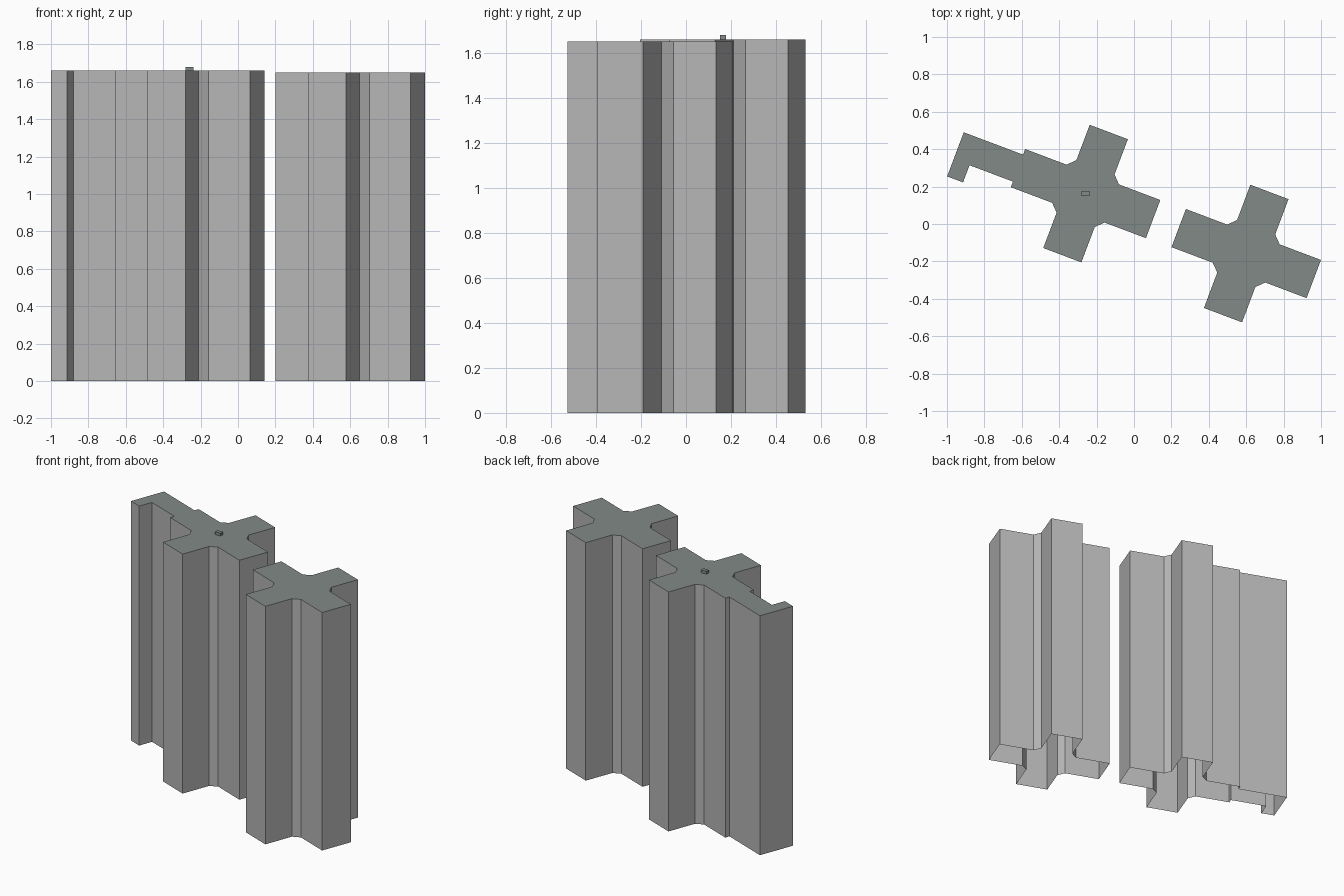
import bpy
import bmesh
from math import radians
from mathutils import Matrix, Vector

cube = bpy.data.objects.get("Cube")
if cube:
    bpy.data.objects.remove(cube)


def make_material(name, color):
    mat = bpy.data.materials.new(name)
    mat.use_nodes = True
    mat.diffuse_color = color
    mat.node_tree.nodes["Principled BSDF"].inputs["Base Color"].default_value = color
    return mat


wall_mat = make_material("pale grey wall", (0.47, 0.47, 0.47, 1))
roof_mat = make_material("green grey roof", (0.22, 0.255, 0.24, 1))
TURN = Matrix.Rotation(radians(-20.66), 3, "Z")

# Cross plan: half lengths of the arms, half arm width, chamfered inner corner
LONG, SHORT, ARM, NOTCH = 0.386, 0.352, 0.109, 0.15


def cross_outline(left_extra=()):
    """Counter-clockwise cross; left_extra is spliced into the end of the left arm."""
    quarter = [(LONG, ARM), (NOTCH, ARM), (ARM, NOTCH), (ARM, SHORT)]
    points = []
    for sx, sy in ((1, 1), (-1, 1), (-1, -1), (1, -1)):
        part = quarter if sx == sy else quarter[::-1]
        points += [(sx * x, sy * y) for x, y in part]
        if (sx, sy) == (-1, 1):
            points += left_extra
    return points


def extrude_plan(name, outline, centre, bottom, top, wall, roof, turn=TURN):
    """Raise walls from an outline and close them with a flat roof; the base stays open."""
    bm = bmesh.new()
    ring = [turn @ Vector((x, y, 0)) + Vector(centre) for x, y in outline]
    low = [bm.verts.new((p.x, p.y, bottom)) for p in ring]
    high = [bm.verts.new((p.x, p.y, top)) for p in ring]
    count = len(ring)
    for i in range(count):
        j = (i + 1) % count
        bm.faces.new((low[i], low[j], high[j], high[i]))
    bm.faces.new(high).material_index = 1
    mesh = bpy.data.meshes.new(name)
    bm.to_mesh(mesh)
    bm.free()
    mesh.materials.append(wall)
    mesh.materials.append(roof)
    obj = bpy.data.objects.new(name, mesh)
    bpy.context.collection.objects.link(obj)
    return obj


# Plain cross tower
extrude_plan("right_hand_tower", cross_outline(), (0.6, -0.158, 0),
             0, 1.65, wall_mat, roof_mat)

# Cross tower with a hooked wing on its outer arm
END, HOOK, INNER, SIDE = -0.725, -0.175, -0.634, 0.077
wing = [(-LONG, SIDE), (END, SIDE), (END, HOOK), (INNER, HOOK),
        (INNER, -SIDE), (-LONG, -SIDE)]
extrude_plan("winged_tower", cross_outline(wing), (-0.259, 0.1625, 0),
             0, 1.66, wall_mat, roof_mat)

# Small rooftop box
W, D = 0.021, 0.013
extrude_plan("rooftop_box", [(-W, -D), (W, -D), (W, D), (-W, D)],
             (-0.26, 0.164, 0), 1.66, 1.68, roof_mat, roof_mat,
             Matrix.Identity(3))
